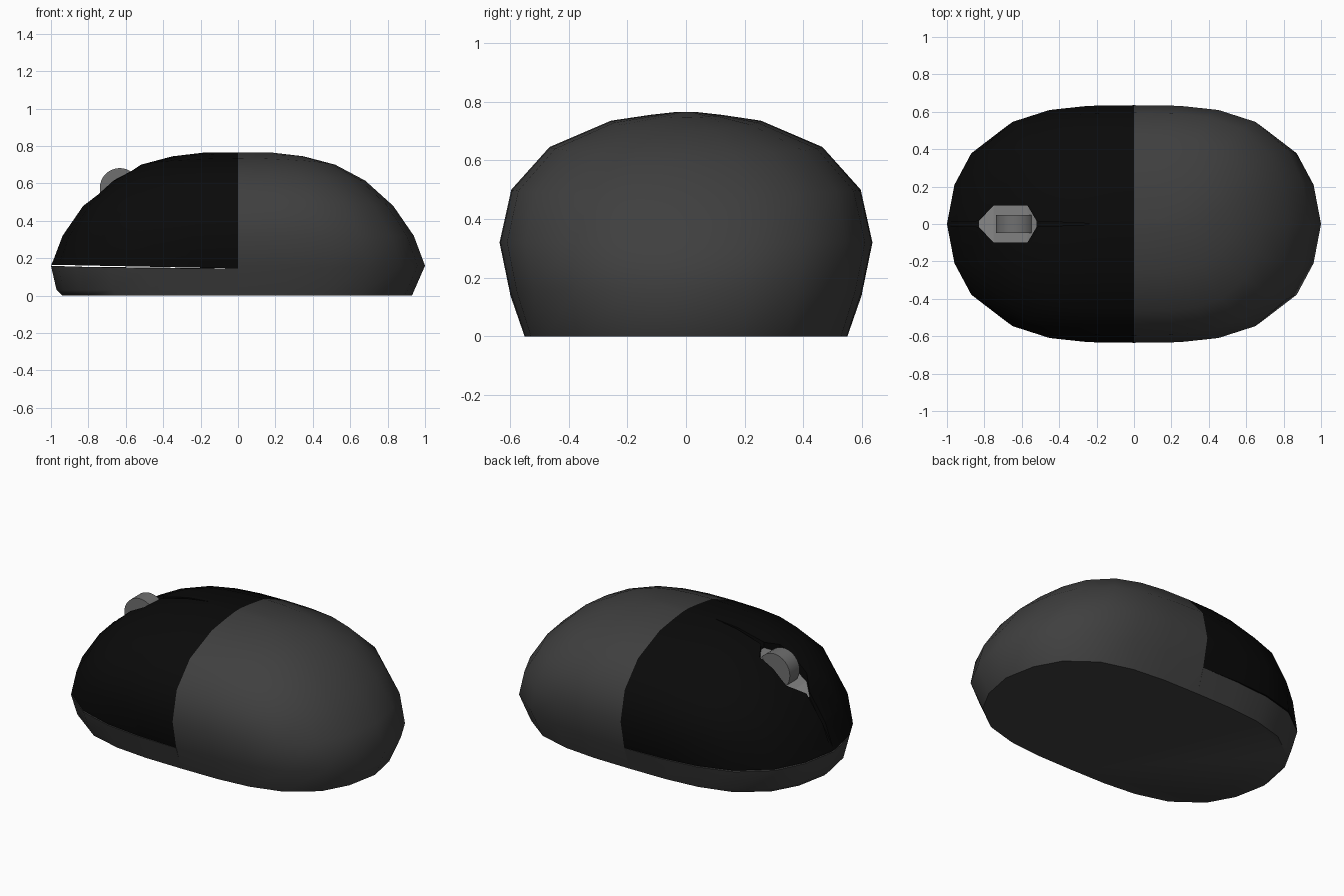
import bpy, bmesh, math
from mathutils import Vector

if "Cube" in bpy.data.objects:
    bpy.data.objects.remove(bpy.data.objects["Cube"])

# one quadrant of the plan outline, mirrored to a full 24-sided loop
QUAD = [(1, 0), (.96, .35), (.87, .63), (.69, .86), (.48, .96), (.26, .995)]
LOOP = []
for k in range(4):
    pts = QUAD + [(0, 1)]
    if k % 2:
        pts = pts[::-1]
    sx, sy = [(1, 1), (-1, 1), (-1, -1), (1, -1)][k]
    LOOP += [(sx * u, sy * v) for u, v in pts[:-1]]

# horizontal rings: half length, height at the ends, half width, height at the sides
SHELL = [(.93, 0, .55, 0), (1, .16, .60, .15), (.94, .32, .635, .32),
         (.83, .48, .595, .50), (.68, .615, .465, .645), (.52, .70, .255, .735),
         (.35, .745, .12, .755), (.18, .765, .03, .765)]
TRAY = [(.94, 0, .55, 0), (.97, .03, .56, .03), (1, .16, .60, .145)]


def material(name, g):
    m = bpy.data.materials.new(name)
    m.diffuse_color = (g, g, g, 1)
    m.use_nodes = True
    m.node_tree.nodes["Principled BSDF"].inputs["Base Color"].default_value = m.diffuse_color
    return m


def finish(name, bm, mat=None):
    bmesh.ops.recalc_face_normals(bm, faces=bm.faces)
    me = bpy.data.meshes.new(name)
    bm.to_mesh(me)
    bm.free()
    ob = bpy.data.objects.new(name, me)
    bpy.context.collection.objects.link(ob)
    if mat:
        me.materials.append(mat)
    return ob


def smooth(ob, angle):
    bpy.ops.object.select_all(action='DESELECT')
    ob.select_set(True)
    bpy.context.view_layer.objects.active = ob
    for m in list(ob.modifiers):
        bpy.ops.object.modifier_apply(modifier=m.name)
    bpy.ops.object.shade_smooth_by_angle(angle=math.radians(angle))


def loft(rings, cuts):
    """Stack rings into a closed solid, then trim it with capped planes."""
    bm = bmesh.new()
    rows = []
    for rx, zx, ry, zy in rings:
        rows.append([bm.verts.new((u * rx, v * ry, zx + (zy - zx) * v * v / (u * u + v * v)))
                     for u, v in LOOP])
    n = len(LOOP)
    for a, b in zip(rows, rows[1:]):
        for i in range(n):
            j = (i + 1) % n
            bm.faces.new((a[i], a[j], b[j], b[i]))
    bm.faces.new(rows[0][::-1])
    bm.faces.new(rows[-1])
    for co, no in cuts:
        bmesh.ops.bisect_plane(bm, geom=bm.verts[:] + bm.edges[:] + bm.faces[:], dist=1e-5,
                               plane_co=co, plane_no=no, clear_outer=True)
        bmesh.ops.holes_fill(bm, edges=[e for e in bm.edges if e.is_boundary], sides=0)
    return bm


dark = material("dark_grey", .05)
black = material("black", .003)
light = material("light_grey", .25)
steel = material("wheel_grey", .16)

# rear half of the housing and the low front tray
smooth(finish("rear_body", loft(SHELL, [((0, 0, 0), (-1, 0, 0))]), dark), 50)
smooth(finish("front_base", loft(TRAY, [((0, 0, 0), (1, 0, 0))]), dark), 50)

# black button cover over the front half
cover = finish("button_cover", loft(SHELL, [((0, 0, 0), (1, 0, 0)),
                                            ((0, 0, .145), (-.02, 0, -1))]), black)

# groove between the buttons, widening into the wheel opening: x, half width, floor height
GROOVE = [(-1.02, .010, .13), (-.94, .012, .27), (-.83, .015, .44), (-.75, .10, .48),
          (-.57, .10, .61), (-.52, .015, .66), (-.35, .008, .72), (-.2, .001, .76)]
bm = bmesh.new()
rows = [[bm.verts.new(p) for p in ((x, -w, z), (x, w, z), (x, w, 1), (x, -w, 1))]
        for x, w, z in GROOVE]
for a, b in zip(rows, rows[1:]):
    for i in range(4):
        j = (i + 1) % 4
        bm.faces.new((a[i], a[j], b[j], b[i]))
bm.faces.new(rows[0])
bm.faces.new(rows[-1])
cutter = finish("groove_cutter", bm)
cutter.hide_render = True
cutter.hide_set(True)
mod = cover.modifiers.new("groove", 'BOOLEAN')
mod.operation = 'DIFFERENCE'
mod.solver = 'EXACT'
mod.object = cutter
smooth(cover, 50)
bpy.data.objects.remove(cutter)

# light floor of the wheel opening
bm = bmesh.new()
rows = [[bm.verts.new((x, s * w, z + .006)) for s in (-1, 1)] for x, w, z in GROOVE[2:6]]
for a, b in zip(rows, rows[1:]):
    bm.faces.new((a[0], b[0], b[1], a[1]))
finish("wheel_well", bm, light)

# scroll wheel
bpy.ops.mesh.primitive_cylinder_add(vertices=32, radius=.107, depth=.095,
                                    location=(-.632, 0, .575), rotation=(math.pi / 2, 0, 0))
wheel = bpy.context.object
wheel.name = "scroll_wheel"
wheel.data.materials.append(steel)
smooth(wheel, 40)
